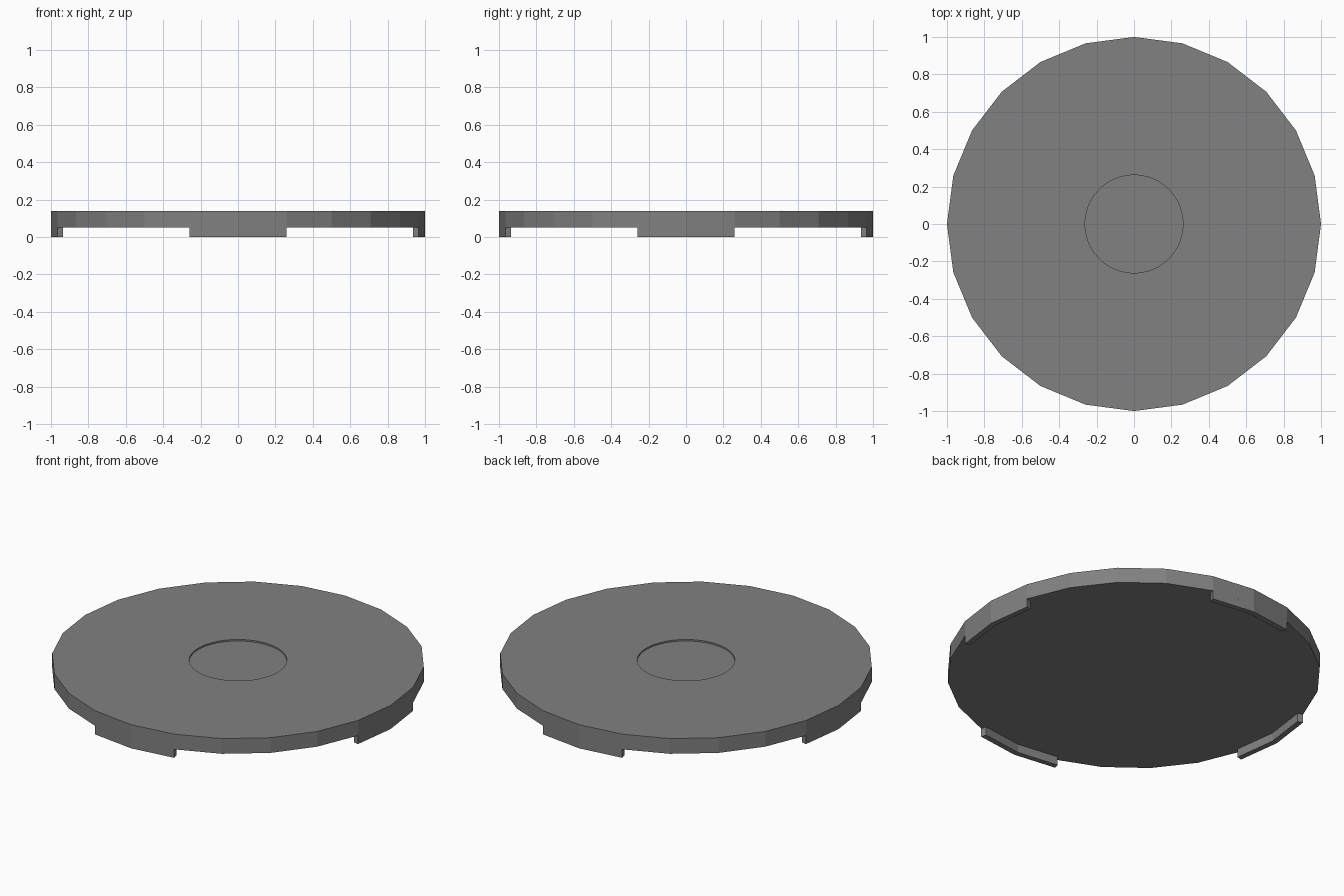
import bpy, bmesh
from math import cos, sin, tau

if "Cube" in bpy.data.objects:
    bpy.data.objects.remove(bpy.data.objects["Cube"])

SIDES = 24
TOP, UNDERSIDE = 0.14, 0.05
RIM_INNER = 0.968
RECESS_R, RECESS_DEPTH = 0.262, 0.009


def ring(bm, r, z, n):
    return [bm.verts.new((r * cos(tau * i / n), r * sin(tau * i / n), z)) for i in range(n)]


def wall(bm, a, b):
    n = len(a)
    return [bm.faces.new((a[i], a[(i + 1) % n], b[(i + 1) % n], b[i])) for i in range(n)]


bm = bmesh.new()

# Disc: top edge, bottom edge and a narrow inset rim on the underside
top = ring(bm, 1, TOP, SIDES)
bottom = ring(bm, 1, UNDERSIDE, SIDES)
inner = ring(bm, RIM_INNER, UNDERSIDE, SIDES)
wall(bm, bottom, top)
rim = wall(bm, inner, bottom)
bm.faces.new(inner[::-1])

# Shallow round recess in the top
lip = ring(bm, RECESS_R, TOP, 48)
floor = ring(bm, RECESS_R, TOP - RECESS_DEPTH, 48)
recess_wall = wall(bm, lip, floor)
bm.faces.new(floor)

# Flat top surface between disc edge and recess: two recess points per disc side
for i in range(SIDES):
    j = (i + 1) % SIDES
    a, b, c = lip[2 * i], lip[2 * i + 1], lip[2 * j]
    bm.faces.new((top[i], top[j], c, b, a))

# Four feet: two rim segments at each compass point, pulled down to the ground
feet = [f for i, f in enumerate(rim) if i % 6 in (0, 5)]
out = bmesh.ops.extrude_face_region(bm, geom=feet)
for v in out["geom"]:
    if isinstance(v, bmesh.types.BMVert):
        v.co.z = 0

bmesh.ops.recalc_face_normals(bm, faces=bm.faces)
mesh = bpy.data.meshes.new("disc_with_feet")
bm.to_mesh(mesh)
bm.free()
disc = bpy.data.objects.new("disc_with_feet", mesh)
bpy.context.collection.objects.link(disc)

# Dark grey finish
dark = bpy.data.materials.new("dark_grey")
dark.diffuse_color = (0.22, 0.22, 0.22, 1)
dark.use_nodes = True
dark.node_tree.nodes["Principled BSDF"].inputs["Base Color"].default_value = dark.diffuse_color
mesh.materials.append(dark)

# Smooth the recess wall, keep the 24 sides flat
bpy.context.view_layer.objects.active = disc
disc.select_set(True)
bpy.ops.object.shade_smooth_by_angle(angle=0.2)
